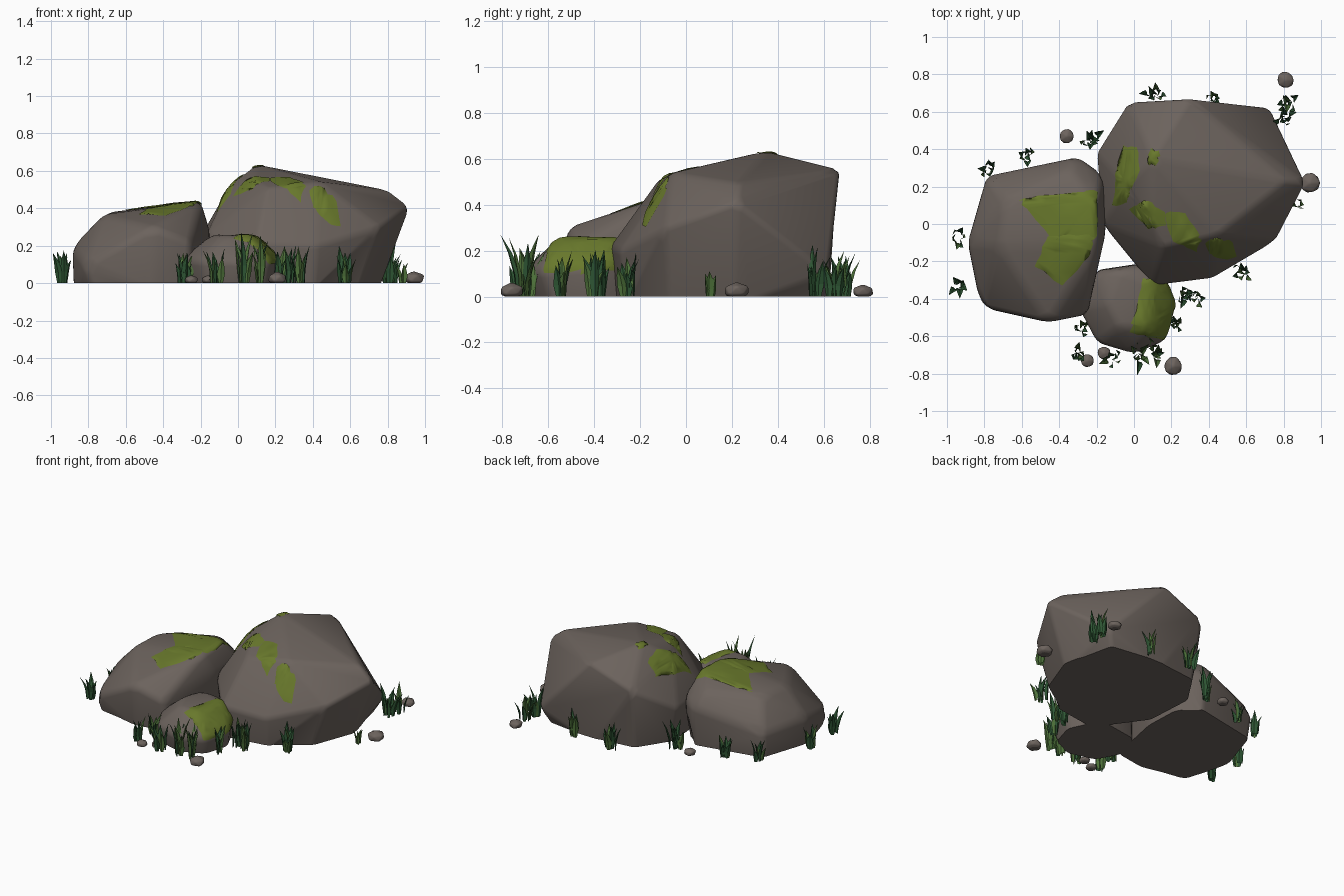
import bpy, bmesh, math, random
from mathutils import Vector

random.seed(4)
cube = bpy.data.objects.get("Cube")
if cube:
    bpy.data.objects.remove(cube)


def material(name, rgb):
    m = bpy.data.materials.new(name)
    m.use_nodes = True
    m.diffuse_color = (*rgb, 1)
    bsdf = m.node_tree.nodes["Principled BSDF"]
    bsdf.inputs["Base Color"].default_value = (*rgb, 1)
    bsdf.inputs["Roughness"].default_value = 0.9
    return m


stone = material("warm_grey_stone", (0.15, 0.125, 0.11))
moss_green = material("moss_green", (0.14, 0.19, 0.025))
dark_grass = material("dark_grass", (0.028, 0.095, 0.035))
light_grass = material("light_grass", (0.075, 0.165, 0.042))


def finish(bm, name, mats):
    mesh = bpy.data.meshes.new(name)
    bm.to_mesh(mesh)
    bm.free()
    for m in mats:
        mesh.materials.append(m)
    ob = bpy.data.objects.new(name, mesh)
    bpy.context.collection.objects.link(ob)
    return ob


def hull_rock(name, points, soft):
    """Convex rock with rounded edges, sliced flat at the ground."""
    bm = bmesh.new()
    for p in points:
        bm.verts.new(p)
    bmesh.ops.convex_hull(bm, input=bm.verts)
    loose = [v for v in bm.verts if not v.link_faces]
    bmesh.ops.delete(bm, geom=loose, context='VERTS')
    bmesh.ops.dissolve_limit(bm, angle_limit=math.radians(6), verts=bm.verts, edges=bm.edges)
    bmesh.ops.recalc_face_normals(bm, faces=bm.faces)
    edges = [e for e in bm.edges if max(v.co.z for v in e.verts) > 0]
    bmesh.ops.bevel(bm, geom=edges, offset=soft, segments=3, profile=0.5,
                    affect='EDGES', clamp_overlap=True)
    bmesh.ops.bisect_plane(bm, geom=bm.verts[:] + bm.edges[:] + bm.faces[:],
                           plane_co=(0, 0, 0), plane_no=(0, 0, -1), clear_outer=True)
    bmesh.ops.holes_fill(bm, edges=[e for e in bm.edges if e.is_boundary], sides=0)
    bmesh.ops.recalc_face_normals(bm, faces=bm.faces)
    bm.normal_update()
    for f in bm.faces:
        f.smooth = f.normal.z > -0.95
    return finish(bm, name, [stone])


def boulder(name, base, waist, crown):
    return hull_rock(name, [(x, y, -.05) for x, y in base] + waist + crown, 0.035)


# Boulders
large = boulder("large_boulder",
    [(-.14, .36), (-.12, .02), (.1, -.3), (.4, -.26), (.64, -.08), (.75, .2), (.65, .56), (.3, .62), (0, .58)],
    [(-.2, .38, .25), (-.17, 0, .25), (.1, -.33, .22), (.42, -.29, .2), (.76, -.09, .3),
     (.92, .22, .41), (.73, .62, .1), (.3, .67, .555), (-.03, .65, .43)],
    [(.1, .35, .635), (.1, .03, .55), (.15, -.12, .51), (.44, -.06, .54),
     (.81, .23, .495), (-.04, .2, .53)])
left = boulder("low_boulder",
    [(-.77, .23), (-.3, .33), (-.18, .2), (-.17, -.05), (-.25, -.45), (-.46, -.49), (-.78, -.42), (-.88, -.1)],
    [(-.79, .26, .18), (-.3, .36, .28), (-.16, .26, .28), (-.15, -.05, .28),
     (-.25, -.49, .22), (-.46, -.53, .3), (-.82, -.45, .1), (-.89, -.1, .19)],
    [(-.72, -.12, .365), (-.69, .12, .38), (-.35, .28, .38), (-.2, .13, .44), (-.2, -.12, .435)])
small = boulder("small_boulder",
    [(-.26, -.45), (-.18, -.6), (0, -.65), (.15, -.58), (.2, -.42), (.1, -.2), (-.2, -.25)],
    [(-.3, -.45, .13), (-.2, -.64, .12), (0, -.7, .12), (.17, -.63, .11),
     (.23, -.42, .13), (.12, -.2, .18), (-.2, -.25, .2)],
    [(-.14, -.42, .26), (-.08, -.55, .26), (.08, -.56, .25), (.1, -.32, .255), (-.08, -.25, .255)])


def moss(name, rock, outline, floor=0.0):
    """Thin ragged patch cut from the rock's own surface inside a convex outline."""
    bm = bmesh.new()
    bm.from_mesh(rock.data)
    under = [f for f in bm.faces if f.normal.z < 0.05]
    bmesh.ops.delete(bm, geom=under, context='FACES')
    cuts = [((0, 0, floor), (0, 0, -1))]
    area = sum(a[0] * b[1] - b[0] * a[1] for a, b in zip(outline, outline[1:] + outline[:1]))
    ring = outline if area > 0 else outline[::-1]
    for a, b in zip(ring, ring[1:] + ring[:1]):
        cuts.append(((*a, 0), (b[1] - a[1], a[0] - b[0], 0)))
    for co, no in cuts:
        bmesh.ops.bisect_plane(bm, geom=bm.verts[:] + bm.edges[:] + bm.faces[:],
                               plane_co=co, plane_no=Vector(no).normalized(), clear_outer=True)
    bmesh.ops.triangulate(bm, faces=bm.faces)
    long_edges = [e for e in bm.edges if e.calc_length() > 0.06]
    bmesh.ops.subdivide_edges(bm, edges=long_edges, cuts=2, use_grid_fill=True)
    bmesh.ops.triangulate(bm, faces=bm.faces)
    bm.normal_update()
    moves = []
    for v in bm.verts:
        d = v.normal * random.uniform(0.004, 0.009)
        if v.is_boundary:
            # Ragged rim, kept in the rock's tangent plane
            wobble = Vector([random.uniform(-.009, .009) for _ in range(3)])
            d = v.normal * 0.003 + wobble - v.normal * wobble.dot(v.normal)
        moves.append((v, d))
    for v, d in moves:
        v.co += d
    for f in bm.faces:
        f.smooth = True
    finish(bm, name, [moss_green])


# Moss patches
moss("moss_west_slope", large, [(-.11, .1), (-.04, .12), (.03, .28), (.02, .41), (-.05, .42), (-.09, .3)])
moss("moss_peak", large, [(.07, .32), (.12, .31), (.14, .39), (.09, .4)])
moss("moss_brow", large, [(-.02, .08), (.08, -.03), (.17, 0), (.16, .06), (.06, .13)])
moss("moss_front_brow", large, [(.16, .06), (.28, .06), (.36, -.09), (.33, -.15), (.2, -.08)])
moss("moss_front_face", large, [(.38, -.1), (.43, -.07), (.53, -.09), (.55, -.17), (.48, -.19), (.4, -.16)])
moss("moss_low_back", left, [(-.61, .13), (-.43, -.09), (-.2, -.07), (-.2, .18), (-.4, .16)])
moss("moss_low_front", left, [(-.46, -.06), (-.53, -.22), (-.38, -.33), (-.24, -.17), (-.21, -.05)])
moss("moss_small_side", small, [(.04, -.29), (.2, -.28), (.24, -.5), (.16, -.62), (-.02, -.58)], 0.1)


# Pebbles
def pebble(name, x, y, r):
    bm = bmesh.new()
    bmesh.ops.create_icosphere(bm, subdivisions=1, radius=r)
    pts = []
    for v in bm.verts:
        p = v.co * random.uniform(0.95, 1.12)
        pts.append((x + p.x, y + p.y, r * 0.45 + p.z * 0.65))
    bm.free()
    hull_rock(name, pts, r * 0.12)


pebbles = [(.94, .22, .058), (.81, .77, .05), (.21, -.76, .054),
           (-.36, .47, .042), (-.25, -.73, .04), (-.16, -.69, .04)]
for i, p in enumerate(pebbles):
    pebble(f"pebble_{i + 1}", *p)


# Grass
def tuft(name, x, y, height, blades, light_share):
    """Loose cluster of broad, tapering blades that arch outwards."""
    bm = bmesh.new()
    for i in range(blades):
        ang = math.tau * (i + random.uniform(-.4, .4)) / blades
        out = Vector((math.cos(ang), math.sin(ang), 0))
        turn = ang + random.uniform(-1, 1)
        side = Vector((-math.sin(turn), math.cos(turn), 0))
        root = Vector((x, y, 0)) + out * random.uniform(0, .042)
        h = height * random.uniform(0.5, 1)
        lean = out * h * random.uniform(0.05, 0.3)
        fold = side.cross(Vector((0, 0, 1)))
        shade = int(random.random() < light_share)
        rows = []
        for t, w in ((0, .012), (.35, .021), (.7, .014)):
            mid = root + lean * t * t + Vector((0, 0, h * t))
            rows.append([bm.verts.new(mid + side * w * s - fold * abs(s) * w * .5) for s in (-1, 0, 1)])
        tip = bm.verts.new(root + lean + Vector((0, 0, h)))
        faces = []
        for k in (0, 1):
            for lo, hi in zip(rows, rows[1:]):
                faces.append(bm.faces.new((lo[k], lo[k + 1], hi[k + 1], hi[k])))
            faces.append(bm.faces.new((rows[-1][k], rows[-1][k + 1], tip)))
        for f in faces:
            f.material_index = shade
    finish(bm, name, [dark_grass, light_grass])


dark_spots = [(-.945, -.08, .19, 7), (-.93, -.32, .18, 7), (-.77, .29, .17, 7), (-.57, .37, .17, 7),
              (-.23, .45, .21, 10), (.11, .69, .2, 8), (.43, .67, .18, 7), (.8, .56, .23, 8),
              (-.3, -.7, .18, 8), (-.27, -.55, .17, 7), (.27, -.38, .22, 8), (.58, -.25, .2, 8)]
light_spots = [(.82, .65, .22, 8), (.88, .1, .13, 4), (.33, -.4, .22, 6),
               (-.12, -.71, .2, 8), (.03, -.7, .28, 8), (.12, -.69, .27, 9), (.22, -.54, .2, 6)]
for label, spots, share in (("dark", dark_spots, 0.35), ("light", light_spots, 0.65)):
    for i, s in enumerate(spots):
        tuft(f"{label}_grass_tuft_{i + 1}", *s, share)
